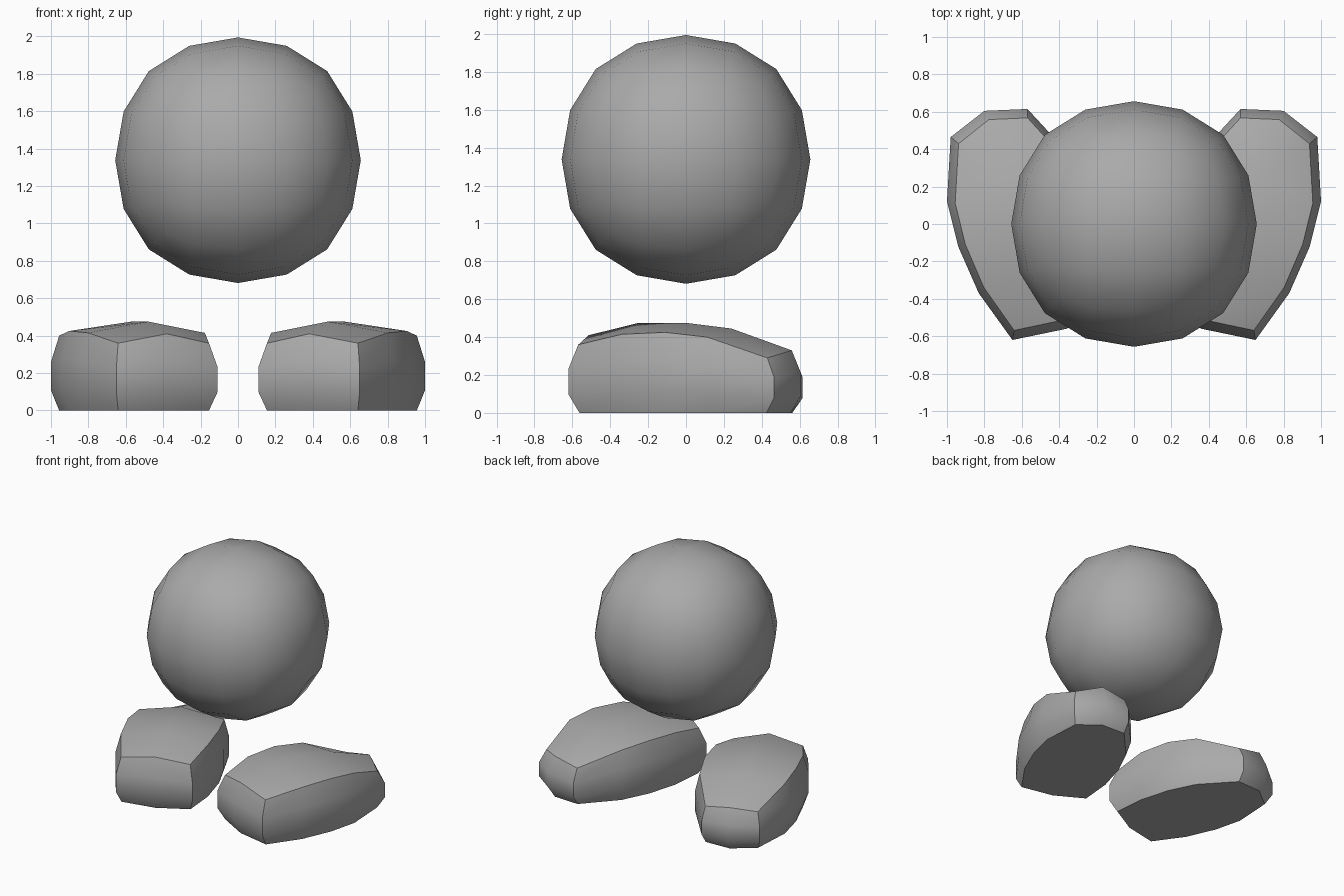
import bpy
import bmesh
import math

cube = bpy.data.objects.get("Cube")
if cube:
    bpy.data.objects.remove(cube, do_unlink=True)

grey = bpy.data.materials.new("mid grey")
grey.use_nodes = True
grey.diffuse_color = (0.402, 0.402, 0.402, 1)
grey.node_tree.nodes["Principled BSDF"].inputs["Base Color"].default_value = grey.diffuse_color


def add_object(name, bm):
    mesh = bpy.data.meshes.new(name)
    bm.to_mesh(mesh)
    bm.free()
    mesh.materials.append(grey)
    obj = bpy.data.objects.new(name, mesh)
    bpy.context.scene.collection.objects.link(obj)
    return obj


# Body: a cube rounded into a ball by subdivision
bm = bmesh.new()
bmesh.ops.create_cube(bm, size=1.564)
for face in bm.faces:
    face.smooth = True
body = add_object("body", bm)
body.location.z = 1.338
subdivision = body.modifiers.new("rounding", 'SUBSURF')
subdivision.levels = subdivision.render_levels = 2

# Foot outline at its widest, with the height of the upper rim:
# inner front corner, front, outer side, back, inner side
OUTLINE = [
    (0.11, -0.42, 0.36), (0.36, -0.56, 0.41),
    (0.65, -0.62, 0.36), (0.83, -0.37, 0.415), (0.94, -0.12, 0.425), (1.0, 0.12, 0.40),
    (0.98, 0.465, 0.29), (0.80, 0.605, 0.33),
    (0.57, 0.615, 0.29), (0.324, 0.35, 0.40), (0.21, 0.12, 0.425), (0.135, -0.14, 0.415),
]
# Ridge along the middle of the instep
RIDGE = [(0.48, -0.25, 0.475), (0.57, 0.0, 0.475), (0.68, 0.24, 0.445)]
# Share of rim height, x scale and y scale of each ring
RINGS = [(0, 0.90, 0.91), (0.27, 1, 1), (0.65, 1, 1), (1, 0.90, 0.92)]
CENTRE_X, CENTRE_Y = 0.56, 0.02


def make_foot(name, side):
    bm = bmesh.new()
    rings = []
    for height, sx, sy in RINGS:
        rings.append([bm.verts.new((side * (CENTRE_X + (x - CENTRE_X) * sx),
                                    CENTRE_Y + (y - CENTRE_Y) * sy, z * height))
                      for x, y, z in OUTLINE])
    count = len(OUTLINE)
    # Sole and walls
    bm.faces.new(rings[0])
    for low, high in zip(rings, rings[1:]):
        for i in range(count):
            j = (i + 1) % count
            bm.faces.new((low[i], low[j], high[j], high[i]))
    # Instep: two strips of quads meeting at the ridge
    rim = rings[-1]
    ridge = [rim[1]] + [bm.verts.new((side * x, y, z)) for x, y, z in RIDGE] + [rim[7]]
    outer = rim[2:7]
    inner = [rim[0]] + rim[:7:-1]
    for strip in (outer, inner):
        for i in range(4):
            bm.faces.new((ridge[i], strip[i], strip[i + 1], ridge[i + 1]))
    bmesh.ops.recalc_face_normals(bm, faces=bm.faces)
    # Smooth faces, with sharp rim, sole and corner edges
    corners = {v for ring in rings for v in (ring[0], ring[2], ring[6], ring[8])}
    for face in bm.faces:
        face.smooth = True
    for edge in bm.edges:
        a, b = edge.verts
        on_border = any(a in ring and b in ring for ring in (rings[0], rim))
        edge.smooth = not (on_border or (a in corners and b in corners)
                           or edge.calc_face_angle(0) > math.radians(45))
    return add_object(name, bm)


make_foot("left_foot", 1)
make_foot("right_foot", -1)
